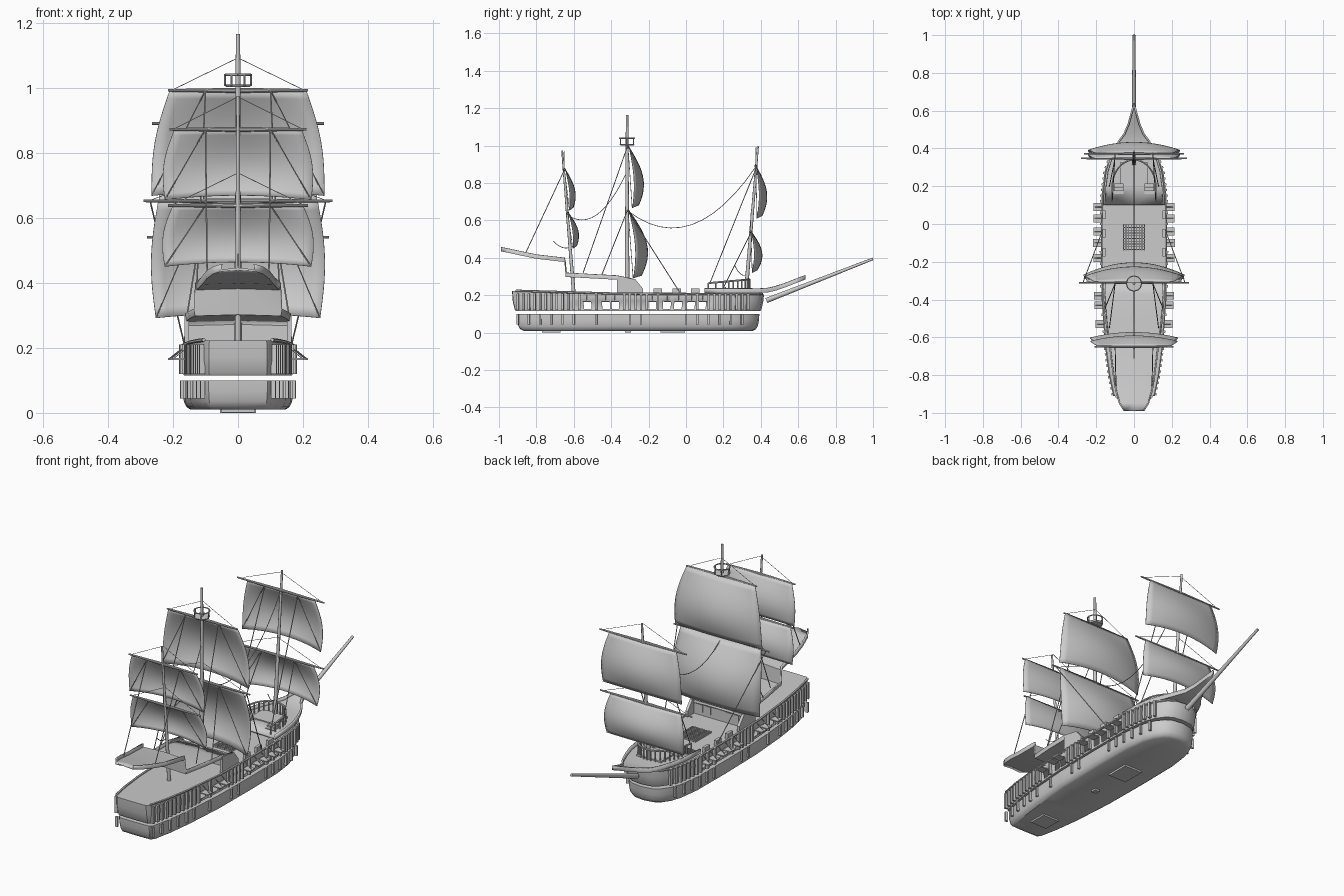
import bpy, bmesh, math
from mathutils import Vector, Matrix

if "Cube" in bpy.data.objects:
    bpy.data.objects.remove(bpy.data.objects["Cube"])


def finish(bm, name, solid=0):
    bmesh.ops.remove_doubles(bm, verts=bm.verts, dist=0.0002)
    bmesh.ops.recalc_face_normals(bm, faces=bm.faces)
    me = bpy.data.meshes.new(name)
    bm.to_mesh(me)
    bm.free()
    ob = bpy.data.objects.new(name, me)
    bpy.context.collection.objects.link(ob)
    if solid:
        m = ob.modifiers.new("thickness", 'SOLIDIFY')
        m.thickness = solid
    return ob


def box(bm, c, s, rot=0):
    m = Matrix.Translation(c) @ Matrix.Rotation(rot, 4, 'Z') @ Matrix.Diagonal((*s, 1))
    bmesh.ops.create_cube(bm, size=1, matrix=m)


def rod(bm, p, q, r1, r2=None, n=10):
    p, q = Vector(p), Vector(q)
    d = q - p
    m = Matrix.Translation((p + q) / 2) @ d.to_track_quat('Z', 'Y').to_matrix().to_4x4()
    bmesh.ops.create_cone(bm, cap_ends=True, segments=n, radius1=r1,
                          radius2=r1 if r2 is None else r2, depth=d.length, matrix=m)


def interp(table, y):
    for (a, va), (b, vb) in zip(table, table[1:]):
        if y <= b:
            return va + (vb - va) * (y - a) / (b - a)
    return table[-1][1]


# hull plan: half width along y
PLAN = [(-.91, .105), (-.8, .128), (-.65, .148), (-.4, .166), (-.1, .17), (.15, .167),
        (.28, .15), (.34, .128), (.385, .095), (.408, .06)]
PORTS = [-.53, -.43, -.38, -.18, -.1, -.04, .03, .09]
HP = .021
ys = sorted([y for y, _ in PLAN] + [p + s * HP for p in PORTS for s in (-1, 1)])
OUTLINE = [(0, -.93), (.09, -.928)] + [(interp(PLAN, y), y) for y in ys] + [(0, .417)]


def hull(name, rows, ports=False, solid=0):
    bm = bmesh.new()
    grid = []
    for z, sx, sy in rows:
        row = []
        for x, y in OUTLINE:
            dz = .018 * max(0, (-y - .3) / .63) * (z > .18)      # sheer toward the stern
            row.append([bm.verts.new((s * x * sx, -.25 + (y + .25) * sy, z + dz)) for s in (1, -1)])
        grid.append(row)
    for j in range(len(rows) - 1):
        for i in range(len(OUTLINE) - 1):
            mid = (OUTLINE[i][1] + OUTLINE[i + 1][1]) / 2
            if ports and j == 1 and any(abs(mid - p) < HP * .9 for p in PORTS):
                continue
            for s in (0, 1):
                bm.faces.new([grid[j][i][s], grid[j][i + 1][s], grid[j + 1][i + 1][s], grid[j + 1][i][s]])
    for row in (grid[0], grid[-1]):                              # bottom and deck
        for a, b in zip(row, row[1:]):
            bm.faces.new([a[0], b[0], b[1], a[1]])
    return finish(bm, name, solid)


hull("lower_hull", [(.01, .86, .91), (.018, .93, .935), (.035, .98, .95), (.065, 1, .96), (.1, 1, .963)])
hull("upper_hull", [(.115, .98, .97), (.125, .99, .98), (.17, 1, .995), (.205, .98, 1)], True, .006)

# gunport lids, side ribs, rails and keel plates
lids, ribs, rails = bmesh.new(), bmesh.new(), bmesh.new()
for s in (1, -1):
    for p in PORTS:
        w = interp(PLAN, p)
        box(lids, (s * (w + .023), p, .166), (.046, .042, .006))
        rod(lids, (s * (w + .04), p, .168), (s * w, p, .2), .0015, n=5)
    y, k = -.9, 0
    while y < .36:
        w = interp(PLAN, y)
        slope = (interp(PLAN, y + .01) - interp(PLAN, y - .01)) / .02
        rot = -s * math.atan(slope)
        if not any(abs(y - p) < HP + .004 for p in PORTS):
            box(ribs, (s * (w + .004), y, .165), (.016, .012, .09), rot)
            if k % 2 == 0:
                box(ribs, (s * (w + .002), y, .072), (.014, .011, .055), rot)
        y += .03
        k += 1
    for a, b in zip(PLAN[:-1], PLAN[1:]):
        z = lambda q: .207 + .018 * max(0, (-q - .3) / .63)
        rod(rails, (s * a[1], a[0], z(a[0])), (s * b[1], b[0], z(b[0])), .006, n=6)
    for p in (-.15, -.05, .05):
        box(rails, (s * .158, p, .217), (.016, .045, .036))
finish(lids, "gunport_lids")
finish(ribs, "hull_ribs")
finish(rails, "bulwark_rails")
bm = bmesh.new()
box(bm, (0, -.07, .006), (.11, .13, .012))
box(bm, (0, -.31, .006), (.03, .03, .012))
box(bm, (0, -.72, .006), (.1, .1, .01))
finish(bm, "keel_plates")


# decks with a raised rim, lofted through stations of (y, half width, z)
def rimmed_deck(name, stations, rim, thick):
    bm = bmesh.new()
    rows = []
    for y, w, z in stations:
        prof = [(-w, z + rim), (-w * .97, z), (0, z + .004), (w * .97, z), (w, z + rim)]
        rows.append([bm.verts.new((x, y, zz)) for x, zz in prof])
    for a, b in zip(rows, rows[1:]):
        for i in range(4):
            bm.faces.new([a[i], a[i + 1], b[i + 1], b[i]])
    return finish(bm, name, thick)


rimmed_deck("poop_deck", [(-.99, .055, .435), (-.95, .08, .427), (-.88, .1, .412), (-.8, .113, .395),
                          (-.65, .132, .378), (-.643, .136, .298), (-.5, .153, .29),
                          (-.37, .163, .283), (-.28, .165, .265)], .022, .008)
rimmed_deck("prow_deck", [(.1, .163, .213), (.2, .158, .213), (.28, .147, .213), (.35, .125, .213),
                          (.4, .105, .213), (.44, .085, .216), (.48, .055, .225), (.53, .034, .242),
                          (.58, .02, .262), (.64, .004, .285)], .023, .01)

# cabin: two side walls and a bulkhead with windows
bm = bmesh.new()
for s in (1, -1):
    prof = [(-.37, .2), (-.37, .3), (-.27, .285), (-.23, .235), (-.23, .2)]
    f = bm.faces.new([bm.verts.new((s * .15, y, z)) for y, z in prof])
    r = bmesh.ops.extrude_face_region(bm, geom=[f])
    bmesh.ops.translate(bm, vec=(s * .015, 0, 0), verts=[v for v in r['geom'] if isinstance(v, bmesh.types.BMVert)])
box(bm, (0, -.29, .24), (.3, .012, .08))
for x in (-.11, -.06, .06, .11):
    box(bm, (x, -.283, .245), (.028, .006, .04))
finish(bm, "cabin")

# hatch grating and forecastle stairs
bm = bmesh.new()
for i in range(9):
    box(bm, (-.056 + .014 * i, -.07, .212), (.004, .14, .008))
for i in range(10):
    box(bm, (0, -.135 + .0145 * i, .212), (.116, .004, .008))
finish(bm, "hatch_grating")
bm = bmesh.new()
for x in (-.08, .08):
    for i in range(4):
        box(bm, (x, .15 + .018 * i, .212 + .004 * i), (.05, .02, .016 + .008 * i))
box(bm, (0, .27, .222), (.15, .11, .02))
finish(bm, "forecastle_stairs")

# forecastle railing in a U shape
bm = bmesh.new()
path = [(.115, .12), (.115, .16)] + [(.115 * math.cos(a), .2 + .14 * math.sin(a))
                                     for a in [math.pi * i / 16 for i in range(17)]] + [(-.115, .16), (-.115, .12)]
pts = [Vector((x, y, .265 + .09 * (y - .12))) for x, y in path]
for a, b in zip(pts, pts[1:]):
    rod(bm, a, b, .005, n=6)
for p in pts:
    rod(bm, (p.x, p.y, .215), p, .004, n=6)
finish(bm, "forecastle_railing")

# masts and bowsprit
for name, p, q, r in (("main_mast", (0, -.315, .2), (0, -.315, 1.165), .013),
                      ("mizzen_mast", (0, -.6, .21), (0, -.662, .975), .01),
                      ("fore_mast", (0, .32, .21), (0, .384, .995), .011),
                      ("bowsprit", (0, .43, .172), (0, 1.0, .395), .014)):
    bm = bmesh.new()
    rod(bm, p, q, r, r * .5, 12)
    finish(bm, name)

# crow's nest
bm = bmesh.new()
rod(bm, (0, -.315, 1.002), (0, -.315, 1.01), .036, .042, 16)
ring = [Vector((.04 * math.cos(math.tau * i / 12), -.315 + .04 * math.sin(math.tau * i / 12), 1.04)) for i in range(12)]
for i, p in enumerate(ring):
    rod(bm, p, ring[i - 1], .0035, n=6)
    if i % 2 == 0:
        rod(bm, p - Vector((0, 0, .035)), p, .003, n=6)
finish(bm, "crows_nest")


# sails: name, mast y, top z, bottom z, half width top/bottom, billow, rake, yard half length
SAILS = [("main_topsail", -.31, .992, .668, .21, .265, .078, 0, .215),
         ("main_sail", -.31, .652, .292, .245, .252, .1, 0, .29),
         ("mizzen_topsail", -.65, .872, .655, .195, .225, .045, .012, .21),
         ("mizzen_sail", -.632, .638, .45, .2, .225, .045, .012, .215),
         ("fore_topsail", .373, .89, .61, .205, .24, .065, -.012, .265),
         ("fore_sail", .347, .54, .32, .215, .235, .065, -.012, .28)]
ropes = bmesh.new()
for name, y0, zt, zb, wt, wb, billow, rake, yard in SAILS:
    def point(u, v):
        w = wt + (wb - wt) * v + .018 * math.sin(math.pi * v)
        f = math.sin(math.pi * .77 * v) * (.35 + .65 * (1 - u * u))
        return Vector((u * w, y0 + .004 + billow * f + rake * v, zt + (zb - zt) * v + .014 * v * (1 - u * u)))
    bm = bmesh.new()
    n, m = 14, 12
    g = [[bm.verts.new(point(2 * i / n - 1, j / m)) for i in range(n + 1)] for j in range(m + 1)]
    for j in range(m):
        for i in range(n):
            bm.faces.new([g[j][i], g[j][i + 1], g[j + 1][i + 1], g[j + 1][i]])
    finish(bm, name, .003)
    bm = bmesh.new()
    for s in (1, -1):
        rod(bm, (0, y0, zt), (s * yard, y0, zt), .008, .004)
        rod(ropes, point(s, 1), (s * .1, y0, zt), .0018, n=5)    # clew lines
        rod(ropes, (s * yard * .95, y0, zt), (0, y0, zt + .1), .0012, n=5)
    finish(bm, name + "_yard")

# backstays, braces and slack lines between masts
for s in (1, -1):
    for p, q in (((.1, -.315, .99), (.13, -.55, .32)), ((.1, -.65, .87), (.095, -.86, .42)),
                 ((.1, .375, .88), (.115, .13, .27)), ((.1, -.315, .65), (.155, -.45, .31)),
                 ((.1, .35, .54), (.13, .2, .24)), ((.27, -.31, .65), (.165, -.03, .21))):
        rod(ropes, (s * p[0], p[1], p[2]), (s * q[0], q[1], q[2]), .0025, n=5)


def slack(p, q, sag):
    p, q = Vector(p), Vector(q)
    line = [p.lerp(q, t / 12) - Vector((0, 0, sag * 4 * t / 12 * (1 - t / 12))) for t in range(13)]
    for a, b in zip(line, line[1:]):
        rod(ropes, a, b, .002, n=5)


slack((0, -.31, .65), (0, .372, .885), .19)
slack((0, -.635, .63), (0, -.32, .85), .11)
slack((0, -.71, .49), (0, -.61, .46), .02)
slack((0, .26, .36), (0, .335, .32), .03)
finish(ropes, "rigging")

# smooth shading with sharp edges kept
bpy.ops.object.select_all(action='SELECT')
bpy.context.view_layer.objects.active = bpy.data.objects["lower_hull"]
bpy.ops.object.shade_smooth_by_angle(angle=math.radians(35))
